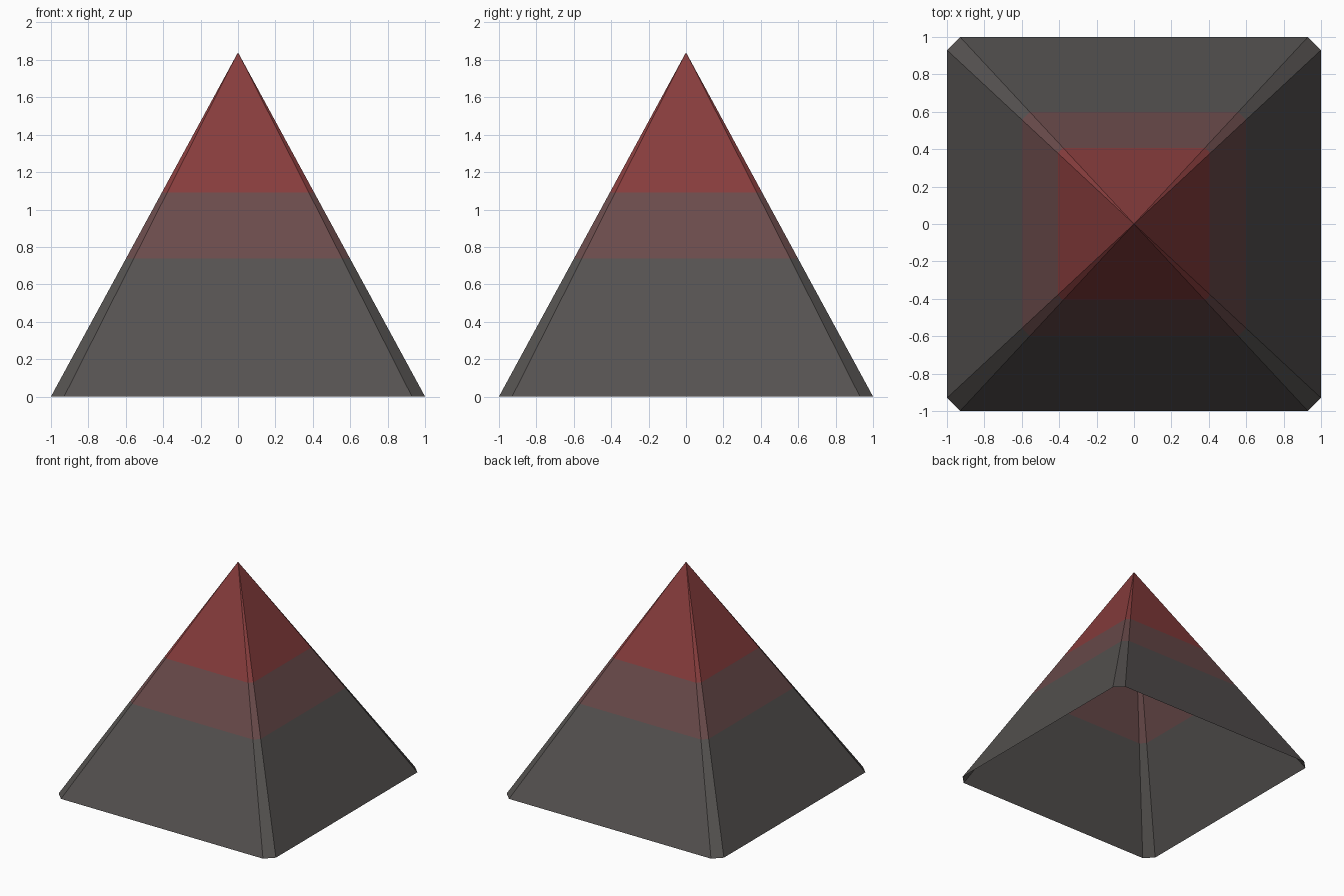
import bpy, bmesh

if "Cube" in bpy.data.objects:
    bpy.data.objects.remove(bpy.data.objects["Cube"])

HEIGHT = 1.84
CHAMFER = 0.07
BAND_LOW, BAND_HIGH = 0.738, 1.09


def material(name, rgb):
    m = bpy.data.materials.new(name)
    m.diffuse_color = (*rgb, 1.0)
    m.use_nodes = True
    m.node_tree.nodes["Principled BSDF"].inputs["Base Color"].default_value = m.diffuse_color
    return m


def ring(bm, z):
    """Square with cut corners, shrinking towards the apex."""
    s, c = 1 - z / HEIGHT, 1 - CHAMFER
    pts = [(c, -1), (1, -c), (1, c), (c, 1), (-c, 1), (-1, c), (-1, -c), (-c, -1)]
    return [bm.verts.new((x * s, y * s, z)) for x, y in pts]


# Open-bottomed pyramid shell with three colour bands
bm = bmesh.new()
rings = [ring(bm, z) for z in (0, BAND_LOW, BAND_HIGH)]
apex = bm.verts.new((0, 0, HEIGHT))
for i in range(8):
    j = (i + 1) % 8
    for band in range(2):
        a, b = rings[band], rings[band + 1]
        bm.faces.new((a[i], a[j], b[j], b[i])).material_index = band
    bm.faces.new((rings[2][i], rings[2][j], apex)).material_index = 2

mesh = bpy.data.meshes.new("pyramid_shell")
bm.to_mesh(mesh)
bm.free()
for name, rgb in (("dark grey", (0.091, 0.084, 0.081)),
                  ("muted red grey", (0.144, 0.070, 0.070)),
                  ("dull red", (0.242, 0.046, 0.046))):
    mesh.materials.append(material(name, rgb))
obj = bpy.data.objects.new("pyramid_shell", mesh)
bpy.context.collection.objects.link(obj)
